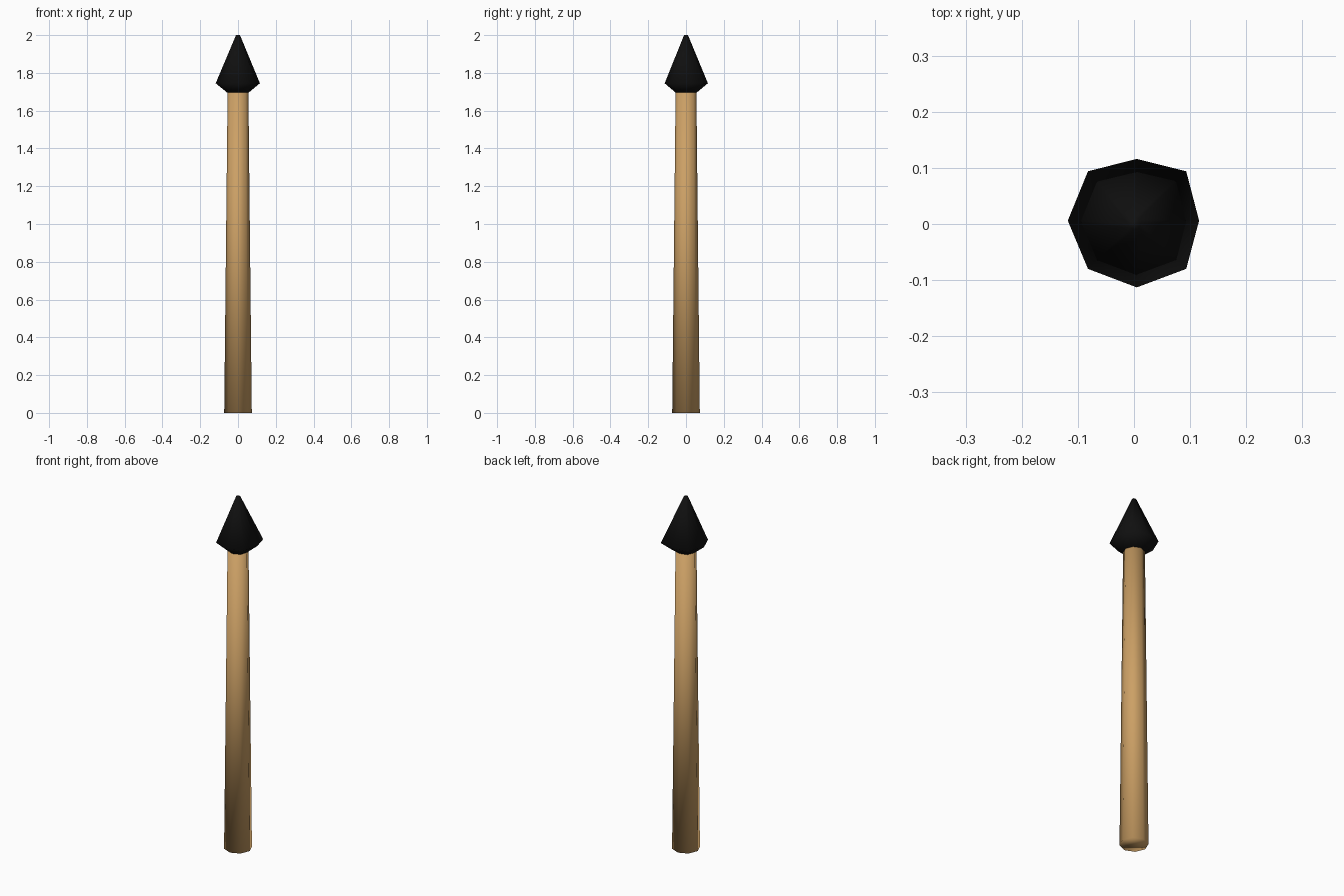
import bpy, bmesh, math

if "Cube" in bpy.data.objects:
    bpy.data.objects.remove(bpy.data.objects["Cube"])


def material(name, rgb):
    mat = bpy.data.materials.new(name)
    mat.diffuse_color = (*rgb, 1)
    mat.use_nodes = True
    mat.node_tree.nodes["Principled BSDF"].inputs["Base Color"].default_value = mat.diffuse_color
    return mat


def loft(name, outline, levels, mat):
    """Stack scaled copies of an outline; levels are (scale, x shift, y shift, z)."""
    bm = bmesh.new()
    rings = [[bm.verts.new((x * s + dx, y * s + dy, z)) for x, y in outline]
             for s, dx, dy, z in levels]
    n = len(outline)
    for low, high in zip(rings, rings[1:]):
        for i in range(n):
            j = (i + 1) % n
            bm.faces.new((low[i], low[j], high[j], high[i]))
    bm.faces.new(rings[0][::-1])
    bm.faces.new(rings[-1])
    for f in bm.faces:
        f.smooth = True
    mesh = bpy.data.meshes.new(name)
    bm.to_mesh(mesh)
    bm.free()
    mesh.materials.append(mat)
    obj = bpy.data.objects.new(name, mesh)
    bpy.context.collection.objects.link(obj)
    return obj


wood = material("wood", (0.6, 0.35, 0.13))
black = material("black_iron", (0.005, 0.005, 0.005))

octagon = [(math.cos(i * math.pi / 4), math.sin(i * math.pi / 4)) for i in range(8)]

# Tapered eight-sided shaft
loft("shaft", octagon, [(0.073, 0, 0, 0), (0.055, 0, 0, 1.70)], wood)

# Slightly uneven, hand-forged head: collar, widest ring, blunt tip
head_outline = [(0.116, 0.006), (0.093, 0.094), (0.005, 0.116), (-0.082, 0.094),
                (-0.118, 0.006), (-0.082, -0.08), (0.005, -0.113), (0.093, -0.08)]
loft("spear_head", head_outline,
     [(0.48, 0, 0, 1.695), (1, 0, 0, 1.745), (0.09, 0, 0, 2.0)], black)
